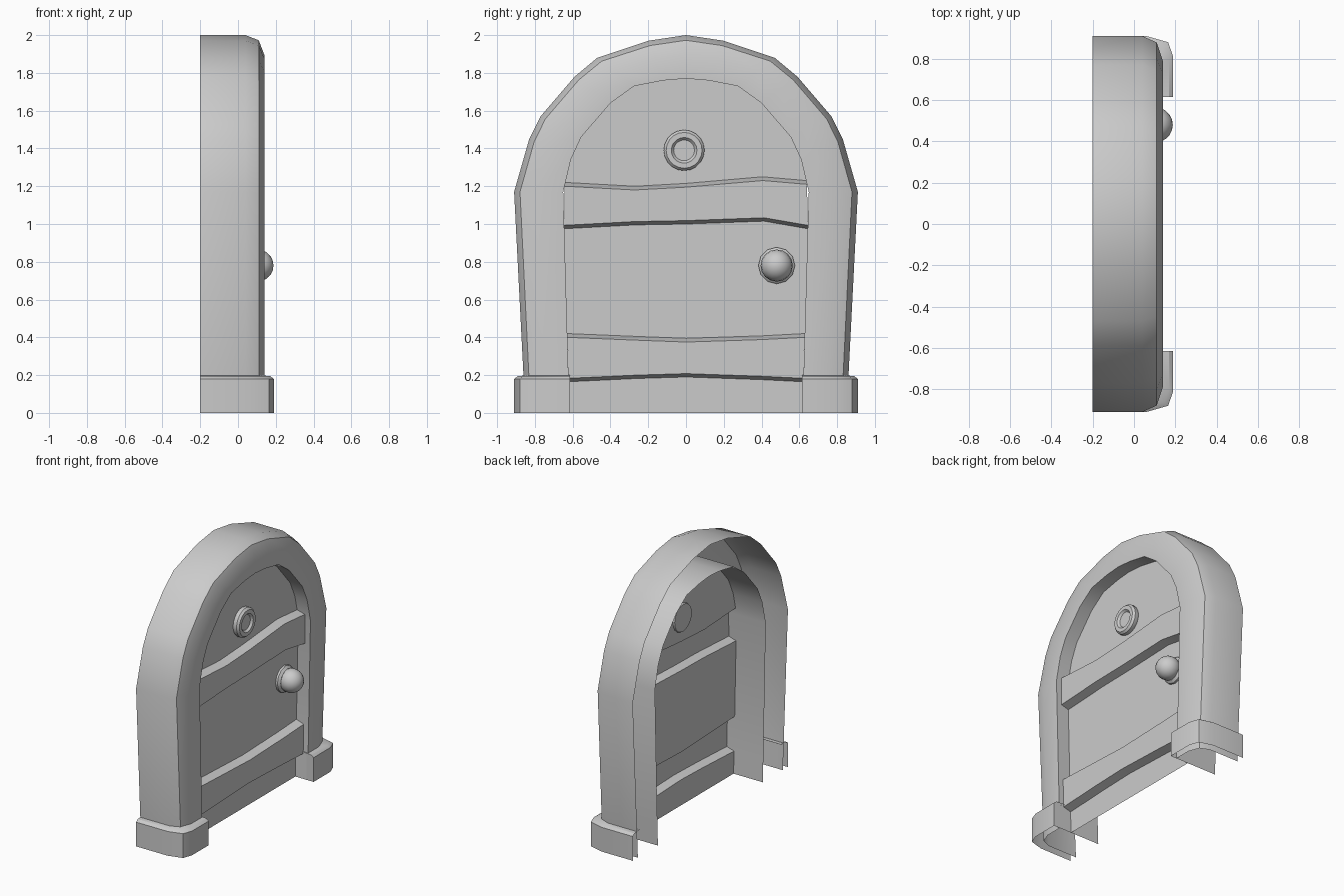
import bpy, bmesh, math

if "Cube" in bpy.data.objects:
    bpy.data.objects.remove(bpy.data.objects["Cube"])

OUTER = [(.85, 0), (.86, .19), (.91, 1.17), (.83, 1.45), (.77, 1.57), (.59, 1.78), (.47, 1.88), (.2, 1.97), (0, 2)]
INNER = [(.615, 0), (.622, .19), (.65, 1.17), (.61, 1.34), (.555, 1.46), (.40, 1.64), (.275, 1.73), (.12, 1.76), (0, 1.77)]
BACK, DOOR, PLANK, FRONT = -.2, .04, .10, .14


def finish(name, bm, angle=30):
    bmesh.ops.remove_doubles(bm, verts=bm.verts, dist=1e-5)
    bmesh.ops.recalc_face_normals(bm, faces=bm.faces)
    me = bpy.data.meshes.new(name)
    bm.to_mesh(me)
    bm.free()
    ob = bpy.data.objects.new(name, me)
    bpy.context.collection.objects.link(ob)
    bpy.ops.object.select_all(action='DESELECT')
    ob.select_set(True)
    bpy.context.view_layer.objects.active = ob
    bpy.ops.object.shade_smooth_by_angle(angle=math.radians(angle))
    return ob


def bridge(bm, rows, closed=False):
    # Quad strips between successive rows of points
    vs = [[bm.verts.new(p) for p in r] for r in rows]
    for a, b in zip(vs, vs[1:]):
        n = len(a)
        for i in range(n if closed else n - 1):
            j = (i + 1) % n
            bm.faces.new((a[i], a[j], b[j], b[i]))
    return vs


def both_sides(half):
    return [(-y, z) for y, z in half] + [(y, z) for y, z in half[-2::-1]]


# Arched frame: rounded section swept between outer and inner arch, open back
outer, inner = both_sides(OUTER), both_sides(INNER)
section = [(0, BACK), (0, .04), (.12, .11), (.46, FRONT), (1, FRONT), (1, BACK)]
bm = bmesh.new()
bridge(bm, [[(x, o[0] + (i[0] - o[0]) * t, o[1] + (i[1] - o[1]) * t)
             for o, i in zip(outer, inner)] for t, x in section])
finish("arched_frame", bm)


# Door leaf: one sheet with two raised, wavy, chamfered boards
def half_width(z):
    for (y0, z0), (y1, z1) in zip(INNER, INNER[1:]):
        if z <= z1:
            return y0 + (y1 - y0) * (z - z0) / (z1 - z0)


COLS = [-1, -.42, 0, .64, 1]
low_bottom = [.165, .182, .19, .176, .165]
low_top = [.42, .405, .395, .408, .42]
high_bottom = [.975, .995, 1.0, 1.015, .975]
high_top = [1.22, 1.2, 1.215, 1.25, 1.23]


def row(x, heights, dz=0):
    return [(x, c * half_width(z + dz), z + dz) for c, z in zip(COLS, heights)]


rows = [row(DOOR, [0] * 5)]
for lo, hi in ((low_bottom, low_top), (high_bottom, high_top)):
    rows += [row(DOOR, lo), row(PLANK, lo, .018), row(PLANK, hi, -.02), row(DOOR, hi)]
bm = bmesh.new()
vs = bridge(bm, rows)
arch = [(y, z) for y, z in inner if z > 1.3]
bm.faces.new(vs[-1] + [bm.verts.new((DOOR, y, z)) for y, z in reversed(arch)])
finish("door_leaf", bm, 15)

# Plinth blocks at the foot of the frame
plan = [(BACK, .91), (.06, .91), (.165, .88), (.19, .81), (.19, .615), (.13, .615)]
for side, label in ((1, "right"), (-1, "left")):
    bm = bmesh.new()
    bridge(bm, [[(x - d * (x - BACK) / .39, side * (y - d * (y - .615) / .295), z) for x, y in plan]
                for d, z in ((0, 0), (0, .18), (.02, .195), (.085, .2))])
    ob = finish("plinth_" + label, bm)
    # keep the outside facing outwards on this open shell
    if ob.data.polygons[0].normal.y * side < 0:
        ob.data.flip_normals()


# Turned parts: profile of (radius, x) spun about the x axis
def lathe(name, profile, y, z, n):
    bm = bmesh.new()
    bridge(bm, [[(x, y + r * math.cos(2 * math.pi * k / n), z + r * math.sin(2 * math.pi * k / n))
                 for k in range(n)] for r, x in profile], closed=True)
    return finish(name, bm, 40)


# Round window boss
lathe("peephole_ring", [(0, .03), (.1, .03), (.108, .045), (.108, .07), (.095, .085), (.068, .085),
                        (.055, .07), (0, .07)], -.01, 1.39, 20)

# Door knob with its rosette
lathe("knob_rosette", [(0, .035), (.097, .035), (.097, .055), (.08, .07), (0, .07)], .48, .78, 12)
ball = [(.085 * math.sin(a), .103 - .085 * math.cos(a)) for a in [math.pi * k / 10 for k in range(11)]]
lathe("knob_ball", ball, .48, .78, 16)
